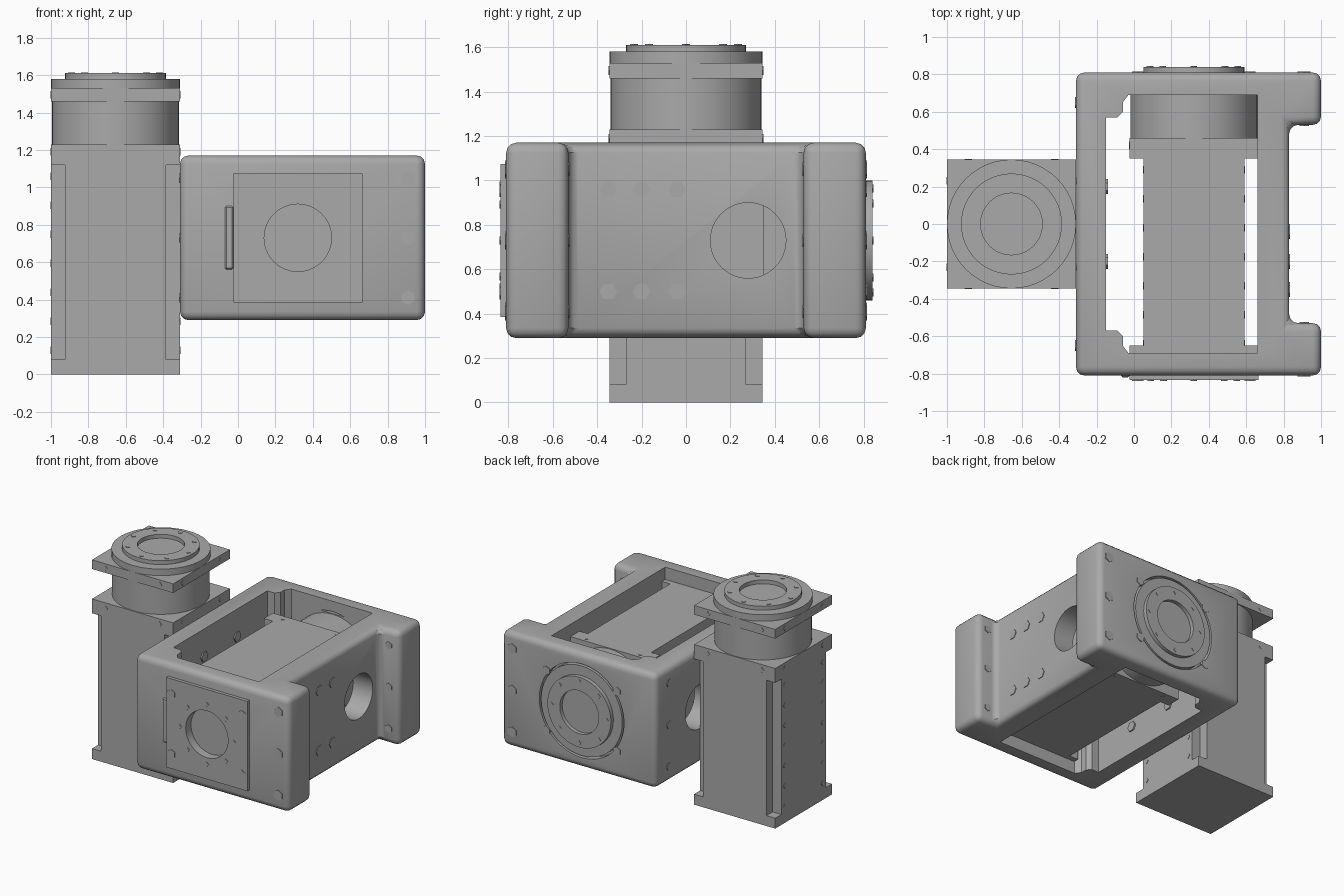
import bpy, bmesh, math
from mathutils import Matrix, Vector

old = bpy.data.objects.get("Cube")
if old:
    bpy.data.objects.remove(old)

grey = bpy.data.materials.new("machined_grey")
grey.use_nodes = True
grey.diffuse_color = (0.4, 0.4, 0.4, 1)
for node in grey.node_tree.nodes:
    if node.type == 'BSDF_PRINCIPLED':
        node.inputs["Base Color"].default_value = (0.4, 0.4, 0.4, 1)

IDENT = Matrix.Identity(4)
AXES = {'X': Matrix.Rotation(math.pi / 2, 4, 'Y'),
        'Y': Matrix.Rotation(-math.pi / 2, 4, 'X'), 'Z': IDENT}


def finish(name, bm, m=IDENT):
    """Turn a bmesh into a named grey object, placed by matrix m."""
    bmesh.ops.recalc_face_normals(bm, faces=bm.faces)
    me = bpy.data.meshes.new(name)
    bm.to_mesh(me)
    bm.free()
    me.transform(m)
    me.materials.append(grey)
    ob = bpy.data.objects.new(name, me)
    bpy.context.collection.objects.link(ob)
    return ob


def prism(name, outline, z0, z1, m=IDENT):
    bm = bmesh.new()
    face = bm.faces.new([bm.verts.new((x, y, z0)) for x, y in outline])
    new = bmesh.ops.extrude_face_region(bm, geom=[face])["geom"]
    bmesh.ops.translate(bm, vec=(0, 0, z1 - z0),
                        verts=[v for v in new if isinstance(v, bmesh.types.BMVert)])
    return finish(name, bm, m)


def box(name, lo, hi, m=IDENT):
    outline = [(lo[0], lo[1]), (hi[0], lo[1]), (hi[0], hi[1]), (lo[0], hi[1])]
    return prism(name, outline, lo[2], hi[2], m)


def disc(name, centre, radius, depth, axis='Z', sides=48, m=IDENT):
    bm = bmesh.new()
    bmesh.ops.create_cone(bm, cap_ends=True, segments=sides, radius1=radius,
                          radius2=radius, depth=depth)
    return finish(name, bm, m @ Matrix.Translation(Vector(centre)) @ AXES[axis])


def bake(ob):
    """Apply the modifiers of an object."""
    bpy.context.view_layer.update()
    deps = bpy.context.evaluated_depsgraph_get()
    me = bpy.data.meshes.new_from_object(ob.evaluated_get(deps))
    ob.modifiers.clear()
    ob.data = me


def bevel(ob, width, segments=3):
    mod = ob.modifiers.new("bevel", 'BEVEL')
    mod.width, mod.segments = width, segments
    mod.limit_method = 'ANGLE'
    mod.angle_limit = math.radians(60)
    bake(ob)


def cut(ob, cutter):
    mod = ob.modifiers.new("cut", 'BOOLEAN')
    mod.operation, mod.solver, mod.object = 'DIFFERENCE', 'EXACT', cutter
    bake(ob)
    bpy.data.objects.remove(cutter)


def screw(name, centre, axis, radius=0.04, sides=6, m=IDENT):
    disc(name, centre, radius, 0.02, axis, sides, m)


def ring(name, centre, radius, axis, m=IDENT):
    """Eight small screws in a circle."""
    for i in range(8):
        a = i * math.pi / 4
        u, v = radius * math.cos(a), radius * math.sin(a)
        off = (u, v, 0) if axis == 'Z' else (u, 0, v)
        screw(name, Vector(centre) + Vector(off), axis, 0.018, 4, m)


def actuator(name, m, foot, crossed):
    """Rotary actuator standing on its foot, output disc upward."""
    h, w = 0.345, 0.27
    box(name + "_foot_flange", (-h, -h, 0), (h, h, foot), m)
    box(name + "_body", (-w, -h, foot), (w, h, 1.12), m)
    if crossed:
        box(name + "_side_body", (-h, -w, foot), (h, w, 1.12), m)
    box(name + "_shoulder_flange", (-h, -h, 1.12), (h, h, 1.23), m)
    disc(name + "_neck", (0, 0, 1.345), 0.34, 0.23, m=m)
    box(name + "_square_plate", (-h, -h, 1.46), (h, h, 1.53), m)
    disc(name + "_collar", (0, 0, 1.555), h, 0.05, m=m)
    rotor = disc(name + "_output_disc", (0, 0, 1.595), w, 0.03, m=m)
    cut(rotor, disc("bore", (0, 0, 1.6), 0.165, 0.2, m=m))
    ring(name + "_disc_screw", (0, 0, 1.604), 0.235, 'Z', m)
    # flange screws on all four sides, columns of screws on the two x sides
    face = h if crossed else w
    for s in (-1, 1):
        for t in (-0.23, 0.23):
            for z in (1.19, 1.495):
                screw(name + "_flange_screw", (s * (h - 0.007), t, z), 'X', 0.02, 4, m)
                screw(name + "_flange_screw", (t, s * (h - 0.007), z), 'Y', 0.02, 4, m)
            for i in range(7):
                screw(name + "_side_screw", (s * (face - 0.007), t, 0.13 + i * 0.155),
                      'X', 0.02, 4, m)


# Upright actuator and lying actuator
actuator("upright_actuator", Matrix.Translation((-0.655, 0, 0)), 0.08, True)
actuator("lying_actuator", Matrix.Translation((0.32, -0.77, 0.73)) @ AXES['Y'], 0.12, False)

# Bracket frame: rounded block with end flanges, opened through the middle
half = [(0.83, -0.53), (1.0, -0.53), (1.0, -0.81), (-0.31, -0.81)]
frame = prism("bracket_frame", half + [(x, -y) for x, y in reversed(half)], 0.29, 1.17)
bevel(frame, 0.045)
inner = [(-0.15, -0.57), (-0.09, -0.57), (-0.06, -0.6), (-0.06, -0.65),
         (-0.03, -0.69), (0.66, -0.69)]
cut(frame, prism("opening", inner + [(x, -y) for x, y in reversed(inner)], 0, 1.5))
cut(frame, disc("cable_hole", (0.3, 0.28, 0.73), 0.17, 2.0, 'X'))
cut(frame, disc("rotor_hole", (0.32, 0.8, 0.73), 0.36, 0.3, 'Y', 64))

# Front cover plate with round recess
cut(frame, disc("front_recess", (0.32, -0.8, 0.73), 0.18, 0.14, 'Y'))
plate = box("front_plate", (-0.025, -0.835, 0.385), (0.665, -0.8, 1.075))
cut(plate, disc("plate_hole", (0.32, -0.82, 0.73), 0.18, 0.2, 'Y'))
ring("plate_ring_screw", (0.32, -0.83, 0.73), 0.23, 'Y')
tab = box("front_tab", (-0.07, -0.82, 0.56), (-0.025, -0.8, 0.9))
bevel(tab, 0.008, 1)

# Frame bolts
for z in (0.41, 0.73, 1.05):
    for s in (-1, 1):
        screw("flange_bolt", (0.91, s * 0.805, z), 'Y')
        screw("flange_inner_bolt", (0.91, s * 0.535, z), 'Y', 0.03)
        screw("left_wall_bolt", (-0.305, s * 0.65, z), 'X', 0.03)
for z in (0.5, 0.96):
    for x in (0.02, 0.62):
        screw("plate_bolt", (x, -0.83, z), 'Y', 0.035)
        screw("back_bolt", (x, 0.805, z), 'Y', 0.035)
    for y in (-0.35, -0.2, -0.04):
        screw("right_wall_bolt", (0.825, y, z), 'X')
    for y in (-0.2, 0.2):
        screw("left_inner_bolt", (-0.15, y, z), 'X')

# Smooth shading on round parts, sharp edges kept
bpy.ops.object.select_all(action='DESELECT')
for ob in bpy.context.collection.objects:
    if ob.type == 'MESH' and grey.name in ob.data.materials:
        ob.select_set(True)
        bpy.context.view_layer.objects.active = ob
bpy.ops.object.shade_smooth_by_angle(angle=math.radians(32))
